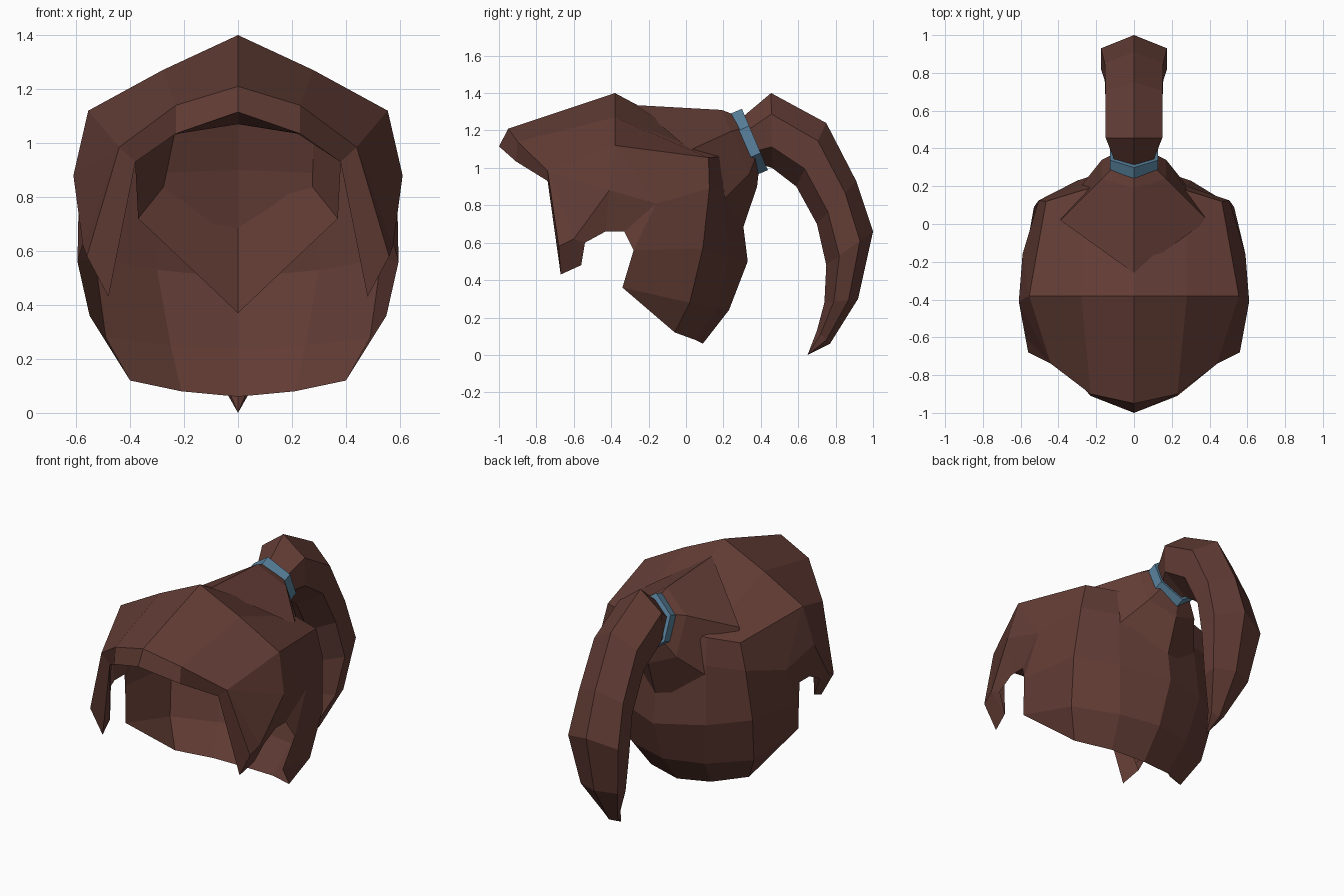
import bpy, bmesh
from mathutils import Vector

if "Cube" in bpy.data.objects:
    bpy.data.objects.remove(bpy.data.objects["Cube"])


def material(name, rgb):
    m = bpy.data.materials.new(name)
    m.diffuse_color = (*rgb, 1)
    m.use_nodes = True
    m.node_tree.nodes["Principled BSDF"].inputs["Base Color"].default_value = m.diffuse_color
    return m


BROWN = material("brown hair", (0.122, 0.045, 0.035))
BLUE = material("blue band", (0.10, 0.225, 0.34))


def add_faces(bm, polys):
    for poly in polys:
        bm.faces.new([bm.verts.new(p) for p in poly])


def strips(rows, closed=False):
    """Quads joining each row of points to the next."""
    out = []
    for a, b in zip(rows, rows[1:]):
        n = len(a)
        for i in range(n if closed else n - 1):
            j = (i + 1) % n
            out.append([a[i], a[j], b[j], b[i]])
    return out


def finish(name, polys, mat, mirror=False):
    bm = bmesh.new()
    add_faces(bm, polys)
    if mirror:
        add_faces(bm, [[(-p[0], p[1], p[2]) for p in reversed(f)] for f in polys])
    bmesh.ops.remove_doubles(bm, verts=bm.verts, dist=0.0005)
    bmesh.ops.dissolve_degenerate(bm, edges=bm.edges, dist=0.0005)
    bmesh.ops.recalc_face_normals(bm, faces=bm.faces)
    me = bpy.data.meshes.new(name)
    bm.to_mesh(me)
    bm.free()
    me.materials.append(mat)
    ob = bpy.data.objects.new(name, me)
    bpy.context.collection.objects.link(ob)
    return ob


# Hair cap, right half: fringe rows run from the middle out to the side lock
under = [(0, -.85, 1.07), (.22, -.86, 1.035), (.41, -.68, .95), (.505, -.56, .48)]
lip = [(0, -1, 1.115), (.23, -.91, 1.035), (.38, -.74, .93), (.48, -.67, .43)]
front = [(0, -.95, 1.21), (.23, -.90, 1.14), (.44, -.74, .985), (.56, -.68, .58)]
# Roof and back rows
crown = [(0, -.38, 1.40), (.28, -.38, 1.27), (.555, -.38, 1.12)]
rear = [(0, .20, 1.09), (.27, .18, 1.06), (.465, .12, 1.055)]
nape = [(0, .28, .90), (.28, .20, .89), (.505, .125, .89)]
low1 = [(0, .33, .50), (.30, .23, .53), (.53, .09, .57)]
low2 = [(0, .23, .24), (.25, .17, .25), (.49, .02, .28)]
hem = [(0, .09, .06), (.21, .05, .08), (.40, -.06, .12)]
# Side panel and ear opening
temple, side = (.61, -.41, .88), (.59, -.16, .81)
lock = (.575, -.60, .62)
ear = [(.56, -.54, .60), (.565, -.43, .66), (.565, -.33, .66), (.595, -.28, .56)]
corner = (.55, -.34, .36)

cap = strips([under, lip, front]) + strips([front[:3], crown, rear, nape, low1, low2, hem])
cap += [
    [front[3], lip[3], under[3], lock],
    [lock, under[3], ear[0]],
    [front[2], front[3], lock], [front[2], lock, temple], [front[2], temple, crown[2]],
    [lock, ear[0], ear[1], temple],
    [temple, ear[1], ear[2], side],
    [crown[2], temple, side], [crown[2], side, nape[2], rear[2]],
    [side, ear[2], ear[3]], [side, ear[3], low1[2], nape[2]],
    [ear[3], corner, low2[2], low1[2]],
    [corner, hem[2], low2[2]],
]
finish("hair_cap", cap, BROWN, mirror=True)

# Gathered hair flaring from the band down into the cap
gather = strips([
    [(0, -.26, 1.335), (.39, .02, 1.095), (.37, .09, .72), (0, .20, .37)],
    [(0, .19, 1.31), (.17, .24, 1.195), (.17, .34, .97), (0, .38, .90)],
    [(0, .27, 1.28), (.11, .30, 1.21), (.11, .37, 1.05), (0, .39, .99)],
])
finish("gathered_hair", gather, BROWN, mirror=True)


def hexagon(outer, inner, w):
    """Six-sided section in a plane through two centre-line (y, z) points."""
    a, b = Vector((0, *outer)), Vector((0, *inner))
    p, q = a.lerp(b, .28), a.lerp(b, .72)
    x = Vector((w, 0, 0))
    return [tuple(v) for v in (a, p + x, q + x, b, q - x, p - x)]


# Band: a hexagonal ring with thickness
axis = Vector((.92, .39)) * .031
mid = Vector((.34, 1.14))
up = Vector((-.39, .92))


def band_ring(r, w, s):
    c = mid + axis * s
    return hexagon(c + up * r, c - up * r, w)


rings = [band_ring(.178, .128, -1), band_ring(.178, .128, 1),
         band_ring(.13, .09, 1), band_ring(.13, .09, -1)]
finish("hair_band", strips(rings + rings[:1], closed=True), BLUE)

# Ponytail: hexagonal sections following the curve to a point
tail = [hexagon(*s) for s in (
    ((.30, 1.27), (.40, 1.02), .10),
    ((.455, 1.40), (.46, 1.00), .15),
    ((.75, 1.24), (.59, .90), .15),
    ((.91, .93), (.70, .70), .155),
    ((1.0, .66), (.75, .48), .175),
    ((.92, .30), (.74, .28), .13),
    ((.77, .06), (.70, .13), .045),
    ((.65, 0), (.65, 0), 0),
)]
faces = strips(tail[:-1], closed=True) + [tail[0]]
last = tail[-2]
faces += [[last[i], last[(i + 1) % 6], (0, .65, 0)] for i in range(6)]
finish("ponytail", faces, BROWN)
